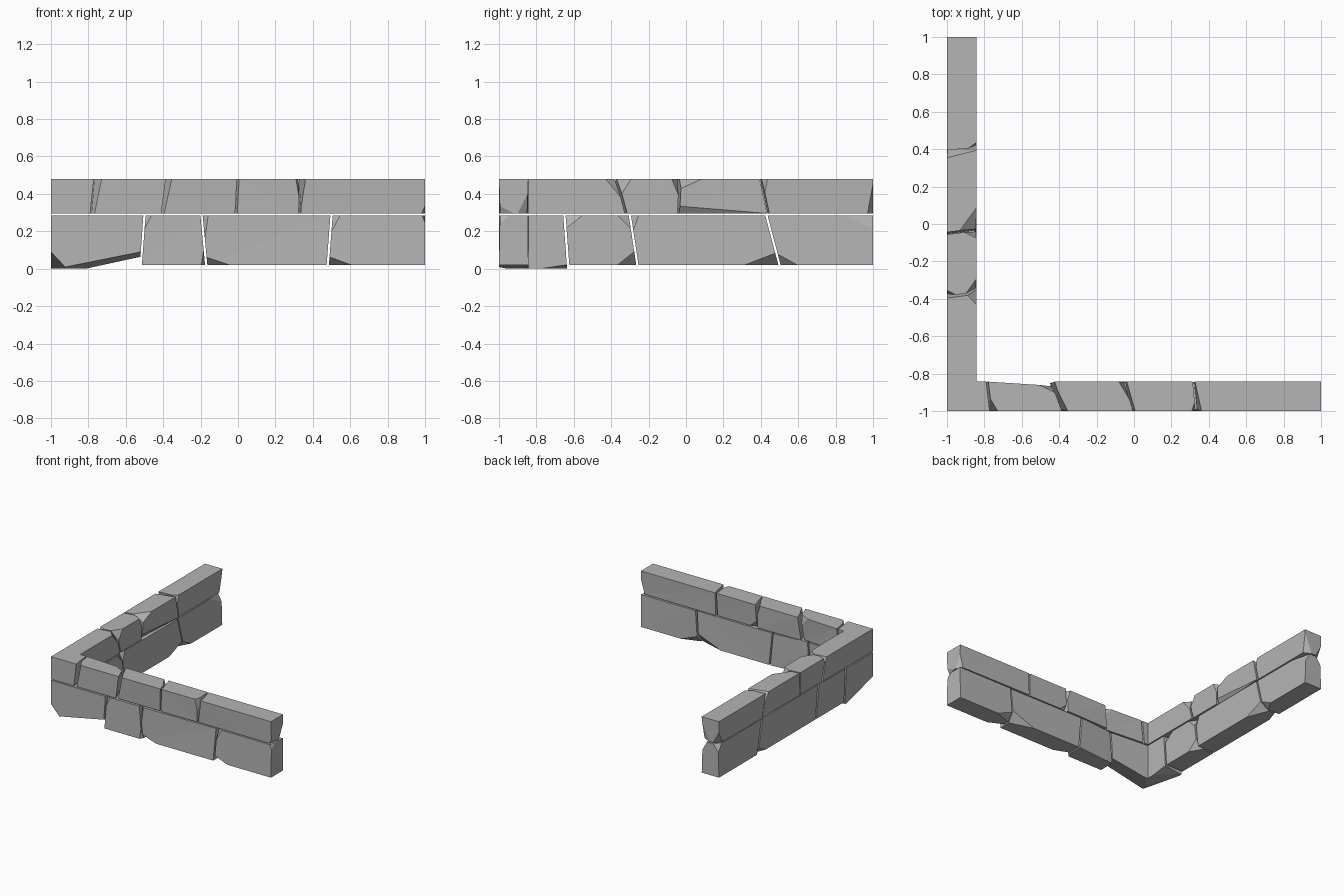
import bpy, bmesh, random
from mathutils import Vector

random.seed(4)
if "Cube" in bpy.data.objects:
    bpy.data.objects.remove(bpy.data.objects["Cube"])

stone = bpy.data.materials.new("grey stone")
stone.use_nodes = True
GREY = (0.46, 0.46, 0.46, 1)
stone.diffuse_color = GREY
stone.node_tree.nodes["Principled BSDF"].inputs["Base Color"].default_value = GREY

THICK, GAP = 0.157, 0.006
LOW, UP = (0.02, 0.285), (0.294, 0.48)


def cut(bm, a, b, c, outside):
    """Slice off the corner that holds the point outside, then close the hole."""
    a, b, c, outside = map(Vector, (a, b, c, outside))
    n = (b - a).cross(c - a).normalized()
    if n.dot(outside - a) < 0:
        n = -n
    geom = bm.verts[:] + bm.edges[:] + bm.faces[:]
    bmesh.ops.bisect_plane(bm, geom=geom, plane_co=a, plane_no=n, clear_outer=True)
    bmesh.ops.holes_fill(bm, edges=[e for e in bm.edges if e.is_boundary], sides=0)
    bmesh.ops.triangulate(bm, faces=[f for f in bm.faces if len(f.verts) > 3])


def prism(rings):
    """Solid between a bottom and a top outline."""
    bm = bmesh.new()
    low, top = [[bm.verts.new(p) for p in ring] for ring in rings]
    bm.faces.new(low)
    bm.faces.new(top)
    for i in range(len(low)):
        j = (i + 1) % len(low)
        bm.faces.new((low[i], low[j], top[j], top[i]))
    bmesh.ops.recalc_face_normals(bm, faces=bm.faces)
    bmesh.ops.triangulate(bm, faces=bm.faces[:])
    return bm


def finish(name, bm):
    bmesh.ops.recalc_face_normals(bm, faces=bm.faces)
    mesh = bpy.data.meshes.new(name)
    bm.to_mesh(mesh)
    bm.free()
    mesh.materials.append(stone)
    bpy.context.collection.objects.link(bpy.data.objects.new(name, mesh))


def block(name, arm, start, end, zs, chips=(), depth=(THICK, THICK)):
    """Stone between two joints; a joint is (bottom, top, skew towards the inside).
    A chip is (end, inner, top, size along, size across, size up)."""
    def place(u, v, z):
        return Vector((u, v - 1, z) if arm == "x" else (v - 1, u, z))

    corner = {}
    for k in (0, 1):
        seam = (zs == LOW) == (k == 1)
        for e, joint in enumerate((start, end)):
            for s in (0, 1):
                u = joint[k] + s * joint[2]
                if abs(joint[k]) < 1:
                    u += GAP if e == 0 else -GAP
                worn = random.uniform(0, 0.01) if seam else 0
                corner[e, s, k] = (u, depth[e] - worn if s else worn, zs[k])
    rings = [[place(*corner[e, s, k]) for e, s in ((0, 0), (1, 0), (1, 1), (0, 1))]
             for k in (0, 1)]
    bm = prism(rings)
    for e, s, k, du, dv, dz in chips:
        u, v, z = corner[e, s, k]
        cut(bm, place(u + (-du if e else du), v, z),
            place(u, v + (-dv if s else dv), z),
            place(u, v, z + (-dz if k else dz)), place(u, v, z))
    finish(name, bm)


def corner_block(jx, jy, zs, depth):
    """L-shaped stone that turns the corner."""
    rings = []
    inner = THICK - 1
    for k in (0, 1):
        a, b = jx[k] - GAP, jy[k] - GAP
        rings.append([Vector((x, y, zs[k])) for x, y in (
            (-1, -1), (a, -1), (a + jx[2], depth - 1), (inner, inner),
            (inner, b + jy[2]), (-1, b))])
    return prism(rings)


END = (1, 1, 0)

# Joints along the front arm and the side arm
front_low = [(-0.52, -0.50, 0), (-0.17, -0.195, 0), (0.48, 0.50, 0), END]
front_up = [(-0.785, -0.765, -0.02), (-0.405, -0.38, -0.05),
            (-0.01, 0.0, -0.045), (0.33, 0.335, -0.015), END]
side_low = [(-0.63, -0.65, 0), (-0.26, -0.30, 0), (0.50, 0.43, 0), END]
side_up = [(-0.34, -0.39, 0.02), (-0.06, -0.05, 0.02), (0.43, 0.39, 0.01), END]

# Lower corner stone with a broken underside
bm = corner_block(front_low[0], side_low[0], (0, LOW[1]), 0.13)
cut(bm, (-0.92, -0.7, 0), (-0.52, -0.9, 0.03), (-0.845, -0.64, 0.02), (-0.5, -0.9, -0.1))
cut(bm, (-0.92, -1, 0.01), (-0.52, -1, 0.09), (-0.9, -0.93, 0), (-0.52, -1, 0))
cut(bm, (-1, -1, 0.09), (-1, -0.7, 0.01), (-0.92, -1, 0.005), (-1, -1, 0))
finish("lower_corner_stone", bm)

# Upper corner stone
bm = corner_block(front_up[0], side_up[0], UP, THICK)
cut(bm, (-0.843, -0.43, 0.48), (-0.9, -0.37, 0.48), (-0.843, -0.33, 0.36), (-0.843, -0.35, 0.48))
finish("upper_corner_stone", bm)

# Chips for each straight stone
front_low_chips = [
    [(1, 0, 0, 0.02, 0.03, 0.14), (0, 0, 1, 0.03, 0.02, 0.06)],
    [(0, 0, 0, 0.12, 0.05, 0.04), (0, 0, 1, 0.03, 0.03, 0.20), (1, 1, 0, 0.2, 0.06, 0.08)],
    [(0, 0, 0, 0.12, 0.06, 0.045), (0, 0, 1, 0.04, 0.03, 0.07), (0, 1, 0, 0.15, 0.05, 0.06),
     (1, 0, 1, 0.015, 0.05, 0.04)],
]
front_up_chips = [
    [(0, 0, 1, 0.03, 0.05, 0.15), (1, 1, 1, 0.06, 0.03, 0.08)],
    [(0, 0, 1, 0.02, 0.04, 0.10), (1, 1, 1, 0.03, 0.05, 0.10)],
    [(1, 0, 1, 0.02, 0.06, 0.12), (0, 1, 0, 0.06, 0.03, 0.05)],
    [(0, 0, 1, 0.02, 0.09, 0.14), (1, 0, 0, 0.02, 0.08, 0.04), (1, 1, 0, 0.03, 0.05, 0.10)],
]
side_low_chips = [
    [(0, 1, 1, 0.09, 0.04, 0.07), (1, 1, 0, 0.10, 0.06, 0.08), (1, 1, 1, 0.06, 0.04, 0.06)],
    [(1, 1, 0, 0.18, 0.07, 0.07), (0, 1, 1, 0.04, 0.03, 0.10), (1, 0, 0, 0.1, 0.04, 0.05)],
    [(0, 1, 0, 0.09, 0.05, 0.05), (1, 1, 1, 0.15, 0.04, 0.07), (1, 0, 1, 0.05, 0.04, 0.06)],
]
side_up_chips = [
    [(0, 1, 1, 0.07, 0.05, 0.12), (1, 1, 1, 0.04, 0.08, 0.10), (0, 0, 1, 0.03, 0.06, 0.05)],
    [(0, 1, 1, 0.11, 0.08, 0.05), (0, 1, 0, 0.45, 0.03, 0.04), (1, 0, 1, 0.03, 0.12, 0.05)],
    [(0, 1, 1, 0.03, 0.04, 0.17), (1, 1, 0, 0.03, 0.06, 0.15), (1, 0, 0, 0.05, 0.05, 0.09)],
]

# Courses of straight stones
courses = [
    ("front_lower_stone", "x", front_low, LOW, front_low_chips, (0.13, THICK)),
    ("front_upper_stone", "x", front_up, UP, front_up_chips, (THICK, 0.135)),
    ("side_lower_stone", "y", side_low, LOW, side_low_chips, (THICK, THICK)),
    ("side_upper_stone", "y", side_up, UP, side_up_chips, (THICK, THICK)),
]
for name, arm, joints, zs, chips, first_depth in courses:
    for i, chip in enumerate(chips):
        depth = first_depth if i == 0 else (THICK, THICK)
        block(f"{name}_{i + 1}", arm, joints[i], joints[i + 1], zs, chip, depth)
